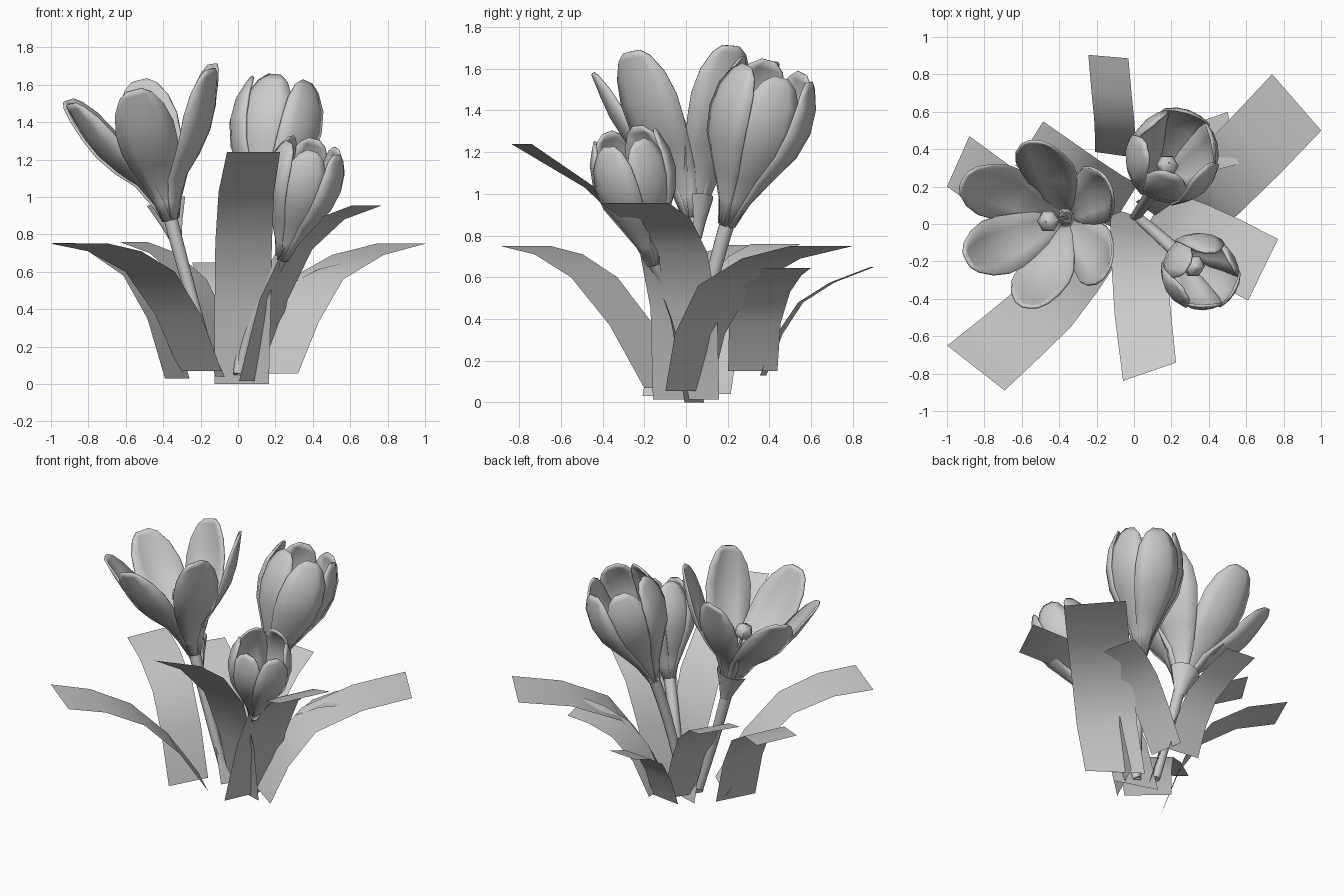
import bpy, math
from math import sin, cos, radians
from mathutils import Vector

cube = bpy.data.objects.get("Cube")
if cube:
    bpy.data.objects.remove(cube, do_unlink=True)

GREY = bpy.data.materials.new("plain grey")
GREY.use_nodes = True
GREY.diffuse_color = (0.6, 0.6, 0.6, 1)
GREY.node_tree.nodes["Principled BSDF"].inputs["Base Color"].default_value = (0.6, 0.6, 0.6, 1)


def loft(name, rows, closed=False, thickness=0):
    """Skin a grid of points; closed rows become a tube."""
    n = len(rows[0])
    verts = [p for row in rows for p in row]
    faces = []
    for i in range(len(rows) - 1):
        for j in range(n if closed else n - 1):
            k = (j + 1) % n
            faces.append((i * n + j, i * n + k, (i + 1) * n + k, (i + 1) * n + j))
    if closed:
        faces.append(tuple(reversed(range(n))))
    mesh = bpy.data.meshes.new(name)
    mesh.from_pydata(verts, [], faces)
    mesh.materials.append(GREY)
    obj = bpy.data.objects.new(name, mesh)
    bpy.context.collection.objects.link(obj)
    if thickness:
        mod = obj.modifiers.new("thickness", 'SOLIDIFY')
        mod.thickness = thickness
        mod.offset = 0
    bpy.ops.object.select_all(action='DESELECT')
    obj.select_set(True)
    bpy.context.view_layer.objects.active = obj
    bpy.ops.object.shade_smooth_by_angle(angle=radians(50))
    return obj


def leaf(name, path, yaws, widths):
    """Flat ribbon along a path, its cross edge turning and widening."""
    rows = []
    for i, p in enumerate(path):
        t = i / (len(path) - 1)
        a = radians(yaws[0] + (yaws[1] - yaws[0]) * t)
        half = (widths[0] + (widths[1] - widths[0]) * t) / 2
        side = Vector((cos(a), sin(a), 0)) * half
        rows.append([Vector(p) - side, Vector(p) + side])
    return loft(name, rows)


def ring(centre, axis, radius, sides=10):
    u = axis.cross(Vector((0, 1, 0))).normalized()
    v = axis.cross(u).normalized()
    return [centre + (u * cos(a) + v * sin(a)) * radius
            for a in (2 * math.pi * k / sides for k in range(sides))]


# Petal outlines: (distance from axis, height, half width)
OPEN = [(.035, 0, .04), (.07, .1, .065), (.13, .22, .1), (.22, .315, .135),
        (.31, .42, .165), (.37, .53, .17), (.41, .635, .14), (.435, .71, .09), (.445, .74, .045)]
CLOSED = [(.03, 0, .03), (.07, .13, .05), (.14, .27, .1), (.22, .42, .145),
          (.25, .55, .155), (.24, .67, .135), (.205, .76, .085), (.185, .8, .035)]


def flower(name, foot, bend, base, axis, profile, size, phase, reaches):
    foot, bend, base = Vector(foot), Vector(bend), Vector(base)
    axis = Vector(axis).normalized()
    # Axis frame, with u kept towards +x
    u = (Vector((1, 0, 0)) - axis * axis.x).normalized()
    v = axis.cross(u)
    for k, reach in enumerate(reaches):
        a = radians(phase + 60 * k)
        out = u * cos(a) + v * sin(a)
        side = axis.cross(out)
        rows = []
        for r, h, w in profile:
            curl = min(r + .03, .24)
            row = []
            for s in (-1, -.5, 0, .5, 1):
                f = s * w / curl
                local = out * (r * reach - curl * (1 - cos(f))) + side * curl * sin(f)
                row.append(base + (local + axis * h) * size)
            rows.append(row)
        loft(f"{name}_petal_{k + 1}", rows, thickness=.014)
    # Stem curving from foot to flower
    rows = []
    for i in range(8):
        t = i / 7
        p = foot * (1 - t) ** 2 + bend * 2 * t * (1 - t) + (base + axis * .04) * t * t
        rows.append(ring(p, axis, .026 + .012 * t))
    loft(f"{name}_stem", rows, closed=True)
    # Style with a knobbed stigma
    top = .4 * size
    knob = [(.012, 0), (.012, top - .05), (.045, top - .035), (.062, top),
            (.045, top + .04), (.004, top + .055)]
    loft(f"{name}_stigma", [ring(base + axis * h, axis, r, 6) for r, h in knob], closed=True)


tilt = Vector((-.245, -.05, .97)).normalized()
open_base = Vector((-.36, .035, .88))
flower("open_flower", (-.14, .05, .1), (-.267, .035, .52), open_base, tilt,
       OPEN, 1, 28, (1.07, 1, 1.01, .93, 1, 1.08))
flower("tall_bud", (0, .03, .05), (.046, .085, .5), (.11, .195, .85), (.17, .29, .93),
       CLOSED, .99, 13, (.95, 1) * 3)
flower("short_bud", (.01, .04, .05), (.07, 0, .42), (.235, -.155, .665), (.26, -.22, .94),
       CLOSED, .81, 28, (.95, 1) * 3)

# Half sheath behind the open flower
sheath_rows = []
for radius, height in ((.036, -.1), (.06, -.02), (.105, .1)):
    full = ring(open_base + tilt * height, tilt, radius)
    sheath_rows.append(full[5:] + full[:1])
loft("sheath", sheath_rows)

# Leaves
leaf("back_left_leaf", [(.165, .01, .055), (.28, .067, .33), (.418, .188, .56),
                        (.64, .408, .69), (.87, .65, .75)], (145, 131), (.38, .4))
leaf("front_right_leaf", [(-.2, -.1, .07), (-.32, -.26, .37), (-.47, -.44, .6),
                          (-.66, -.61, .71), (-.845, -.77, .75)], (138, 142), (.3, .39))
leaf("front_leaf", [(.02, .04, 0), (.025, -.05, .4), (.03, -.2, .76),
                    (.045, -.46, 1.03), (.083, -.79, 1.24)], (-18, 19), (.305, .3))
leaf("left_leaf", [(.08, 0, .015), (.19, -.01, .45), (.32, -.06, .72),
                   (.49, -.14, .88), (.69, -.245, .955)], (65, 64), (.35, .365))
leaf("back_leaf", [(-.1, .37, .13), (-.1, .45, .33), (-.105, .55, .48),
                   (-.12, .7, .575), (-.137, .895, .65)], (-8, -5), (.22, .215))
leaf("small_back_leaf", [(0, .32, .15), (.12, .33, .38), (.25, .37, .53),
                         (.4, .42, .61), (.53, .46, .645)], (100, 102), (.24, .285))
leaf("right_leaf", [(-.325, -.085, .03), (-.42, -.03, .35), (-.55, .06, .58),
                    (-.74, .19, .71), (-.94, .335, .755)], (62, 66), (.28, .295))
leaf("back_right_leaf", [(-.05, .1, .04), (-.13, .14, .33), (-.24, .21, .56),
                         (-.4, .32, .7), (-.56, .43, .76)], (58, 58), (.27, .28))
